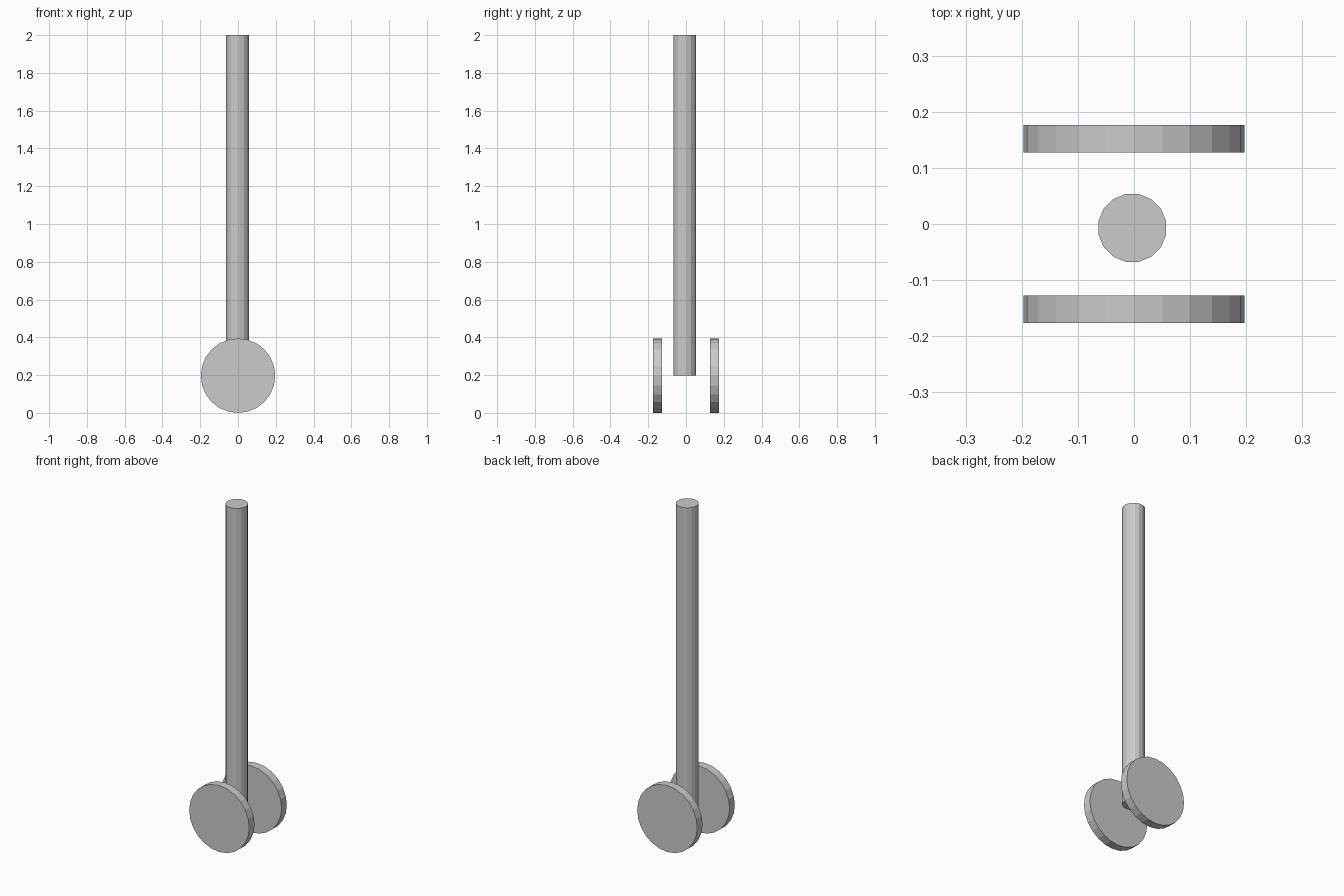
import bpy
from math import pi

if "Cube" in bpy.data.objects:
    bpy.data.objects.remove(bpy.data.objects["Cube"])

WHEEL_R = 0.197


def cylinder(name, sides, radius, depth, location, rotation=(0, 0, 0)):
    bpy.ops.mesh.primitive_cylinder_add(vertices=sides, radius=radius, depth=depth,
                                        location=location, rotation=rotation)
    obj = bpy.context.object
    obj.name = name
    return obj


# upright pole, standing from the wheel axis to the top
cylinder("pole", 16, 0.0615, 2.0 - WHEEL_R, (-0.003, -0.007, (2.0 + WHEEL_R) / 2),
         (0, 0, pi / 16))

# pair of wheels, one on each side of the pole
for name, side in (("front_wheel", -1), ("back_wheel", 1)):
    cylinder(name, 24, WHEEL_R, 0.049, (0, side * 0.1515, WHEEL_R), (pi / 2, 0, 0))
